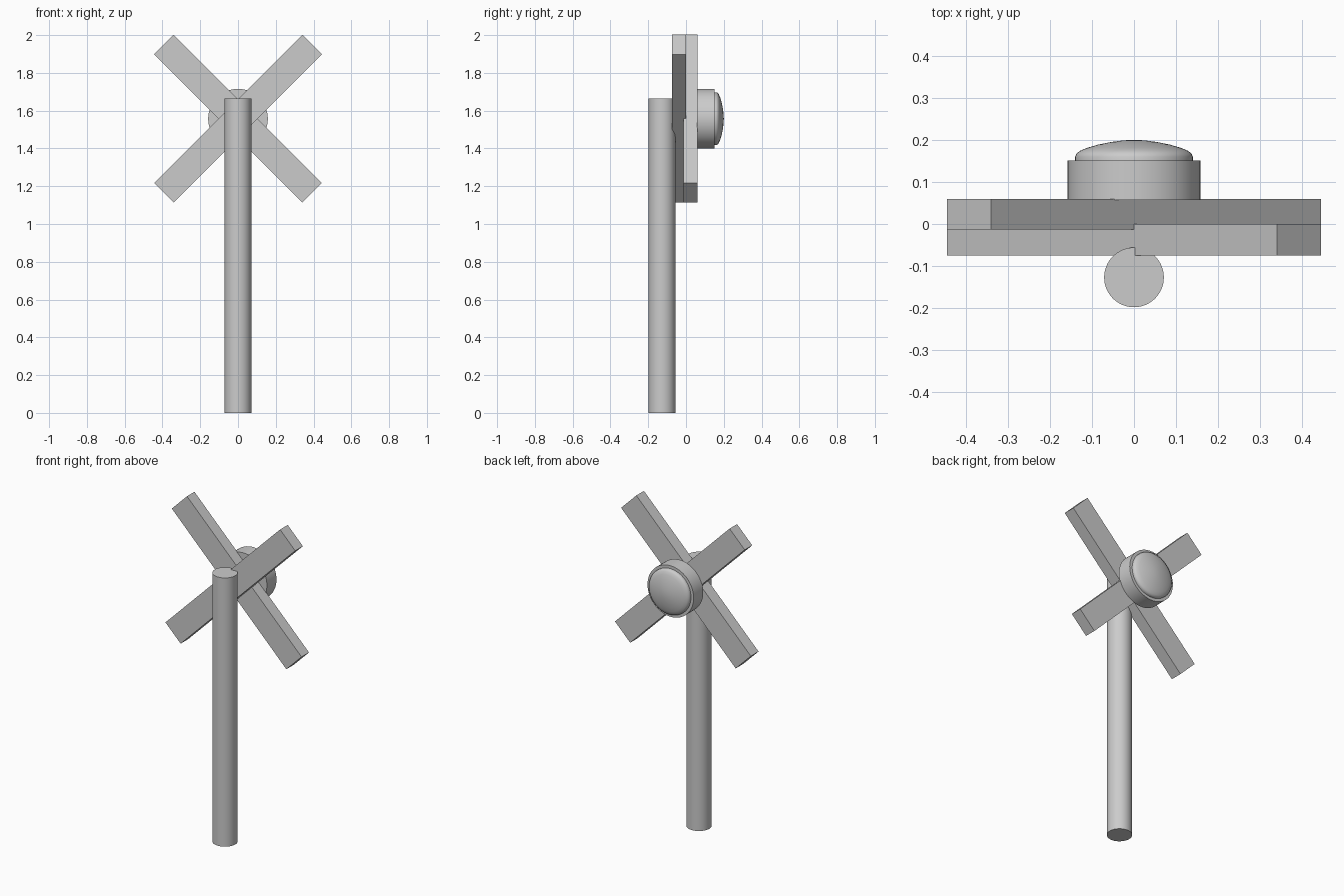
import bpy, bmesh, math
from mathutils import Matrix

if "Cube" in bpy.data.objects:
    bpy.data.objects.remove(bpy.data.objects["Cube"])

HUB_Z = 1.5575


def finish(name, bm, matrix, smooth=False):
    bmesh.ops.transform(bm, matrix=matrix, verts=bm.verts)
    bmesh.ops.recalc_face_normals(bm, faces=bm.faces)
    mesh = bpy.data.meshes.new(name)
    bm.to_mesh(mesh)
    bm.free()
    obj = bpy.data.objects.new(name, mesh)
    bpy.context.collection.objects.link(obj)
    if smooth:
        bpy.ops.object.select_all(action='DESELECT')
        obj.select_set(True)
        bpy.context.view_layer.objects.active = obj
        bpy.ops.object.shade_smooth_by_angle(angle=math.radians(35))
    return obj


def bar(name, y0, y1, angle):
    bm = bmesh.new()
    bmesh.ops.create_cube(bm, size=1)
    m = (Matrix.Translation((0, (y0 + y1) / 2, HUB_Z))
         @ Matrix.Rotation(math.radians(angle), 4, 'Y')
         @ Matrix.Diagonal((1.11, y1 - y0, 0.147, 1)))
    finish(name, bm, m)


def lathe(name, profile, matrix, steps=64):
    """Spin (radius, height) points around z."""
    bm = bmesh.new()
    verts = [bm.verts.new((r, 0, h)) for r, h in profile]
    edges = [bm.edges.new(p) for p in zip(verts, verts[1:])]
    bmesh.ops.spin(bm, geom=verts + edges, axis=(0, 0, 1), cent=(0, 0, 0),
                   angle=math.tau, steps=steps)
    bmesh.ops.remove_doubles(bm, verts=bm.verts, dist=1e-5)
    finish(name, bm, matrix, smooth=True)


# Upright pole
lathe("pole", [(0, 0), (0.071, 0), (0.071, 1.664), (0, 1.664)],
      Matrix.Translation((0, -0.127, 0)))

# Crossed bars, one in front of the other
bar("front_cross_bar", -0.075, 0.0, -45)
bar("rear_cross_bar", -0.013, 0.06, 45)

# Lamp on the back of the cross, lathe axis turned to +y
to_back = Matrix.Translation((0, 0, HUB_Z)) @ Matrix.Rotation(-math.pi / 2, 4, 'X')
lathe("lamp_housing", [(0, 0.057), (0.158, 0.057), (0.158, 0.151), (0, 0.151)], to_back)
lathe("lamp_lens", [(0, 0.145), (0.14, 0.145), (0.14, 0.160), (0.137, 0.167),
                    (0.129, 0.174), (0.112, 0.181), (0.085, 0.189),
                    (0.055, 0.195), (0.025, 0.199), (0, 0.20)], to_back)
